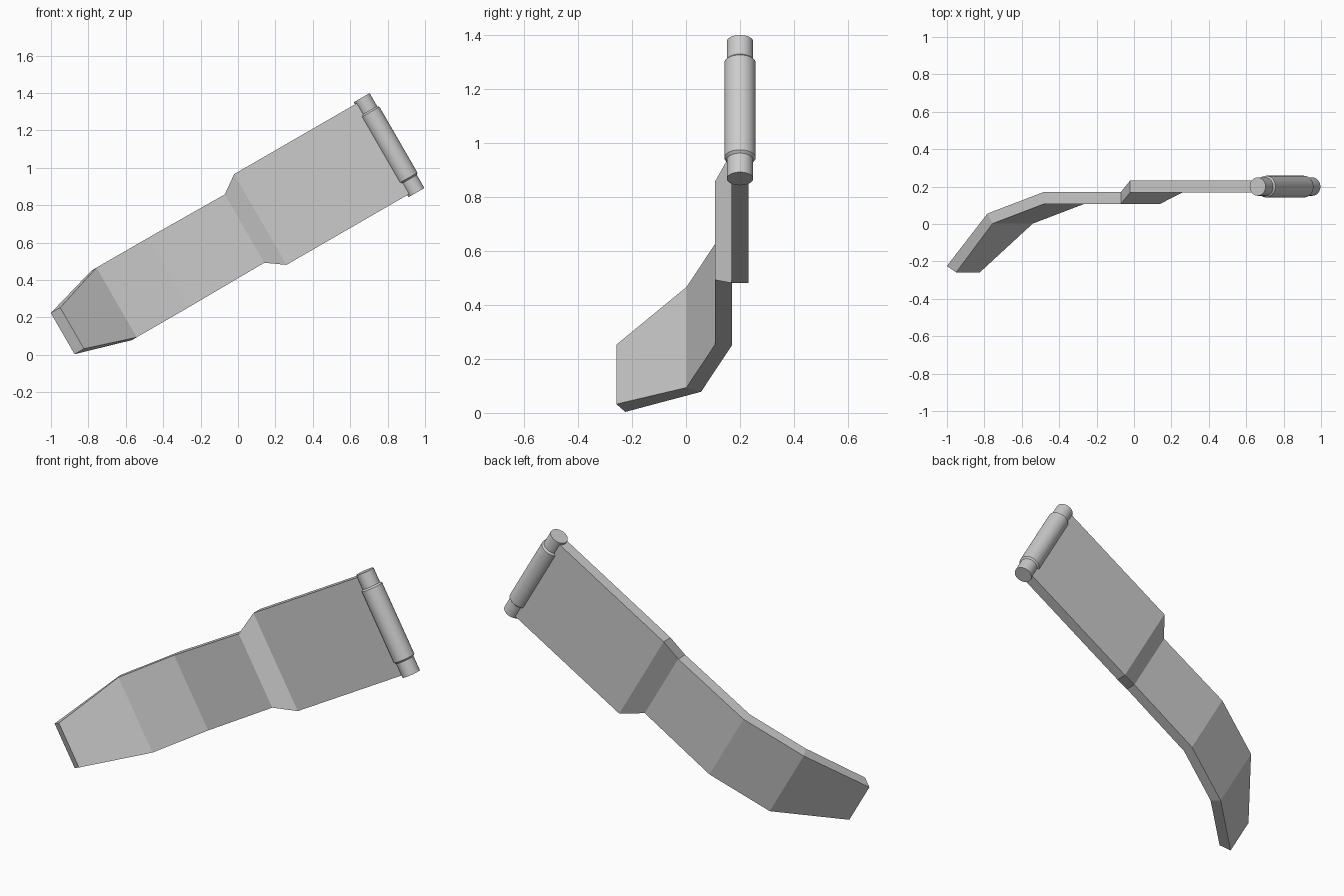
import bpy, bmesh, math
from mathutils import Matrix

if "Cube" in bpy.data.objects:
    bpy.data.objects.remove(bpy.data.objects["Cube"])

# Local frame: X along the hinge leaf, Z across it; tilted 30 degrees in the XZ plane
CENTRE = 0.567
FRAME = Matrix.Rotation(math.radians(-30), 4, 'Y') @ Matrix.Translation((0, 0, CENTRE))


def add_object(name, bm):
    bmesh.ops.recalc_face_normals(bm, faces=bm.faces[:])
    mesh = bpy.data.meshes.new(name)
    bm.to_mesh(mesh)
    bm.free()
    mesh.transform(FRAME)
    obj = bpy.data.objects.new(name, mesh)
    bpy.context.collection.objects.link(obj)
    return obj


# Bent leaf: (front x, front y, back x, back y, half width) at each fold
stations = [
    (-0.697, -0.258, -0.755, -0.225, 0.127),
    (-0.422, 0.002, -0.453, 0.056, 0.215),
    (-0.102, 0.108, -0.106, 0.171, 0.215),
    (0.368, 0.108, 0.368, 0.171, 0.211),
    (0.465, 0.169, 0.465, 0.232, 0.280),
    (1.260, 0.169, 1.260, 0.232, 0.280),
]
bm = bmesh.new()
rings = [[bm.verts.new(p) for p in ((fx, fy, -w), (fx, fy, w), (bx, by, w), (bx, by, -w))]
         for fx, fy, bx, by, w in stations]
for a, b in zip(rings, rings[1:]):
    for i in range(4):
        j = (i + 1) % 4
        bm.faces.new((a[i], a[j], b[j], b[i]))
bm.faces.new(rings[0])
bm.faces.new(rings[-1])
add_object("bent_leaf", bm)


# Round pin and thicker sleeve along the leaf's end
def cylinder(name, radius, half, bevel=0):
    bm = bmesh.new()
    bmesh.ops.create_cone(bm, cap_ends=True, segments=32, radius1=radius,
                          radius2=radius, depth=2 * half,
                          matrix=Matrix.Translation((1.26, 0.2, 0)))
    if bevel:
        rim = [e for e in bm.edges if abs(e.verts[0].co.z - e.verts[1].co.z) < 1e-5]
        bmesh.ops.bevel(bm, geom=rim, offset=bevel, segments=1, affect='EDGES')
    obj = add_object(name, bm)
    bpy.ops.object.select_all(action='DESELECT')
    obj.select_set(True)
    bpy.context.view_layer.objects.active = obj
    bpy.ops.object.shade_smooth_by_angle(angle=math.radians(30))


cylinder("pin", 0.049, 0.293)
cylinder("pin_sleeve", 0.058, 0.212, 0.009)
